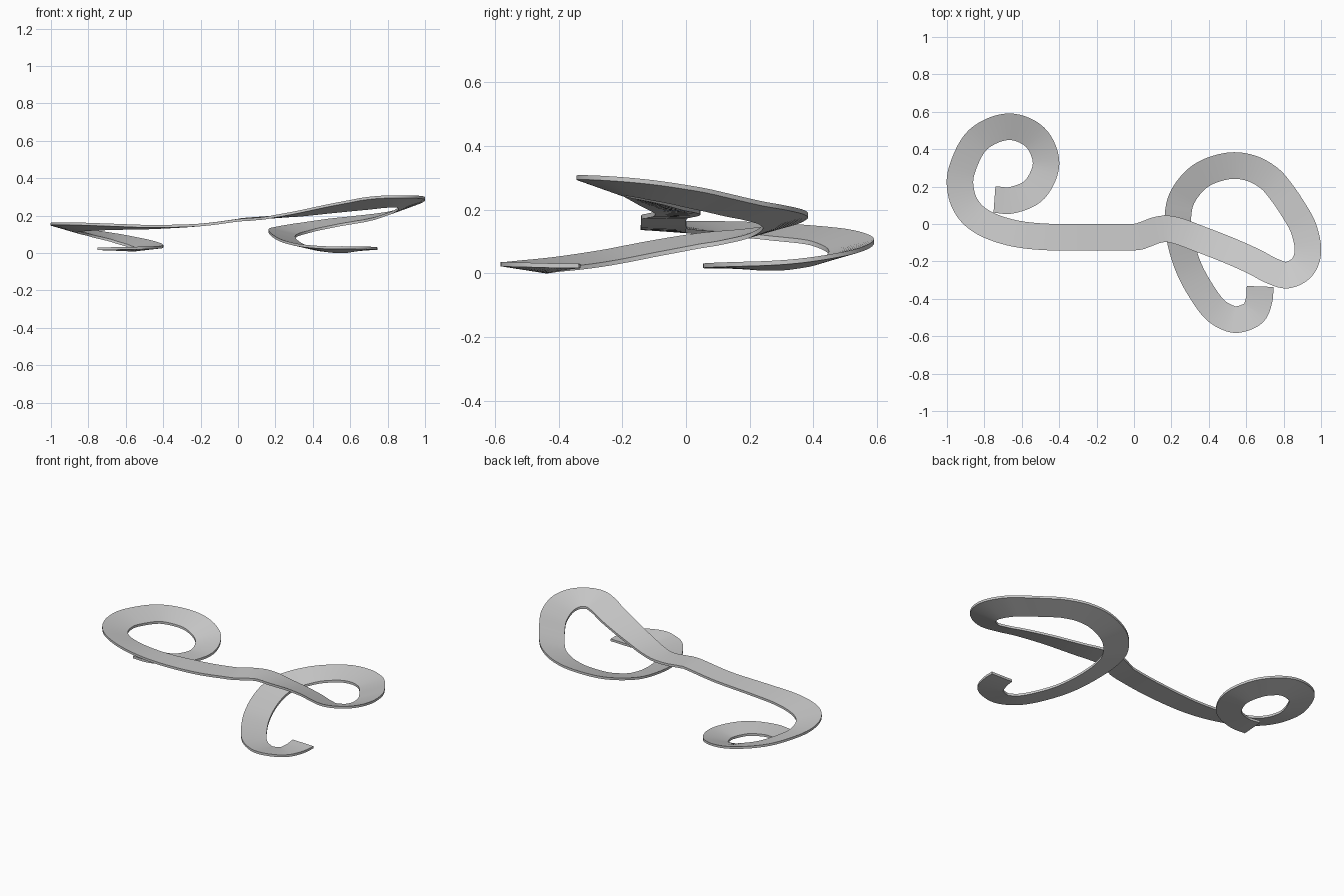
import bpy, bmesh, math
from mathutils import Vector

WIDTH, THICK, STEPS = 0.142, 0.014, 7

# Centre line: x, y, z, and how much higher the outer edge is than the inner
left_loop = [
    (-0.746, 0.131, .022, 0), (-0.65, 0.128, .022, .005), (-0.53, 0.185, .022, .012),
    (-0.47, 0.325, .027, .018), (-0.53, 0.465, .05, .03), (-0.675, 0.52, .083, .038),
    (-0.835, 0.45, .113, .04), (-0.92, 0.29, .13, .04), (-0.925, 0.17, .137, .038),
    (-0.88, 0.07, .14, .034), (-0.79, 0.0, .141, .028), (-0.64, -0.05, .14, .018)]
bridge = [
    (-0.45, -0.07, .139, .008), (-0.2, -0.07, .15, 0), (0, -0.07, .175, 0),
    (0.06, -0.055, .181, 0), (0.12, -0.033, .186, 0), (0.18, -0.026, .192, 0),
    (0.25, -0.042, .2, .004)]
right_loop = [
    (0.33, -0.072, .21, .012), (0.5, -0.138, .237, .03), (0.64, -0.2, .257, .042),
    (0.735, -0.25, .27, .048), (0.82, -0.273, .276, .05), (0.9, -0.23, .275, .05),
    (0.93, -0.14, .266, .048), (0.905, -0.02, .247, .046), (0.85, 0.08, .226, .043),
    (0.785, 0.175, .204, .04), (0.72, 0.247, .19, .036), (0.62, 0.3, .176, .034),
    (0.5, 0.31, .16, .034), (0.36, 0.26, .136, .034), (0.265, 0.155, .116, .035),
    (0.235, 0.04, .102, .036), (0.25, -0.1, .078, .034), (0.295, -0.24, .051, .03),
    (0.36, -0.36, .033, .027), (0.43, -0.455, .023, .024), (0.5, -0.5, .018, .022),
    (0.56, -0.51, .018, .022), (0.64, -0.475, .018, .018), (0.67, -0.4, .02, .008),
    (0.674, -0.334, .023, 0)]


def smooth_path(points, steps):
    """Catmull-Rom samples through the points."""
    p = [Vector(q) for q in points]
    p = [2 * p[0] - p[1]] + p + [2 * p[-1] - p[-2]]
    out = []
    for a, b, c, d in zip(p, p[1:], p[2:], p[3:]):
        for i in range(steps):
            t = i / steps
            out.append(0.5 * (2 * b + (c - a) * t + (2 * a - 5 * b + 4 * c - d) * t ** 2
                              + (3 * b - a - 3 * c + d) * t ** 3))
    return out + [p[-2]]


def sweep_ribbon(name, points):
    """Sweep a banked rectangular section along the path."""
    path = smooth_path(points, STEPS)
    bm = bmesh.new()
    rings = []
    for i, s in enumerate(path):
        d = path[min(i + 1, len(path) - 1)] - path[max(i - 1, 0)]
        side = Vector((d.y, -d.x, 0)).normalized() * WIDTH / 2
        side.z = s[3] / 2
        c, up = Vector(s[:3]), Vector((0, 0, THICK / 2))
        rings.append([bm.verts.new(c + q) for q in
                      (side + up, -side + up, -side - up, side - up)])
    for a, b in zip(rings, rings[1:]):
        for k in range(4):
            j = (k + 1) % 4
            bm.faces.new((a[k], a[j], b[j], b[k]))
    bm.faces.new(rings[0])
    bm.faces.new(rings[-1][::-1])
    bmesh.ops.recalc_face_normals(bm, faces=bm.faces)
    mesh = bpy.data.meshes.new(name)
    bm.to_mesh(mesh)
    bm.free()
    obj = bpy.data.objects.new(name, mesh)
    bpy.context.collection.objects.link(obj)
    bpy.context.view_layer.objects.active = obj
    obj.select_set(True)
    bpy.ops.object.shade_smooth_by_angle(angle=math.radians(35))
    return obj


# One continuous banked track
sweep_ribbon("track_ribbon", left_loop + bridge + right_loop)
